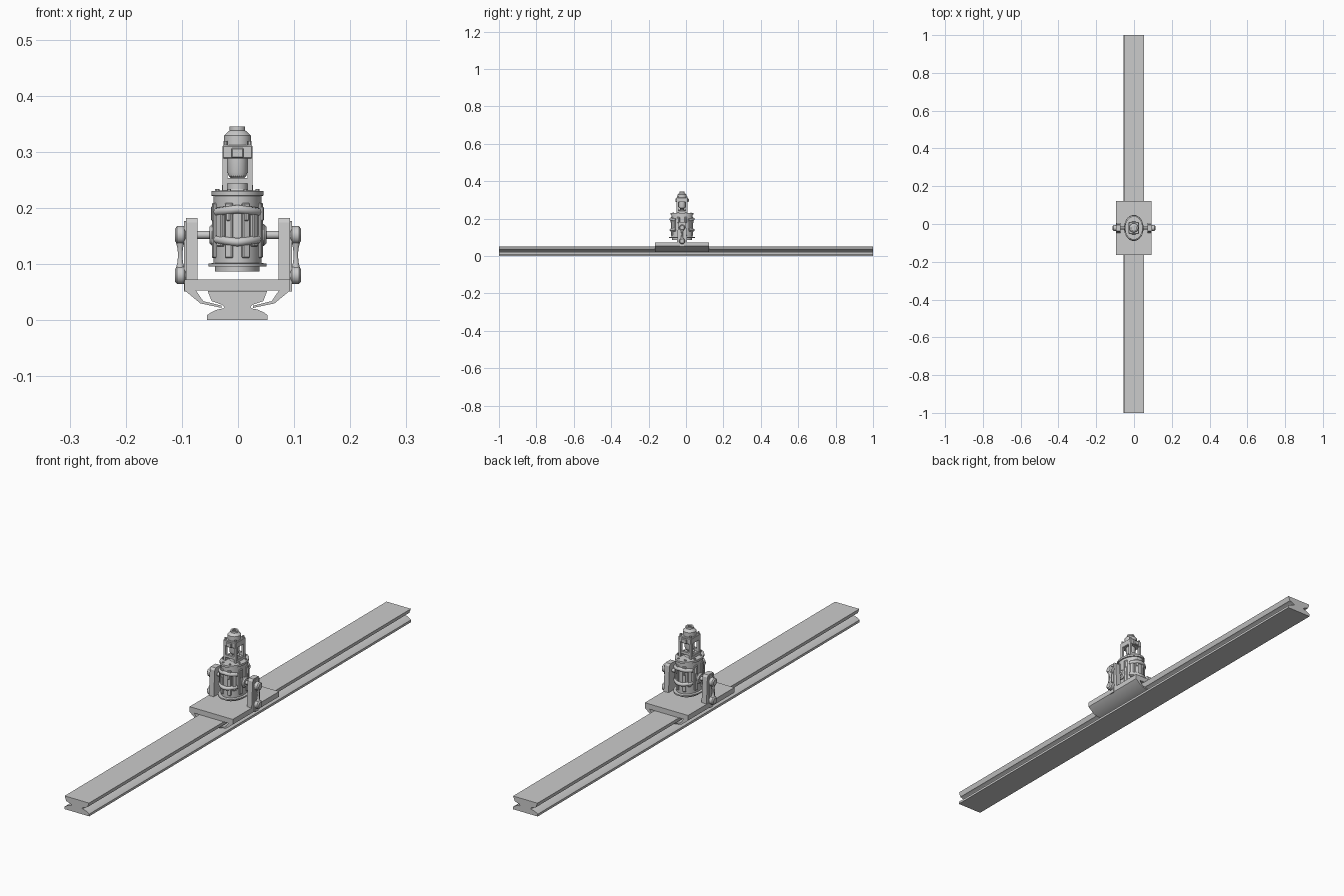
import bpy, bmesh, math
from mathutils import Matrix, Vector

if "Cube" in bpy.data.objects:
    bpy.data.objects.remove(bpy.data.objects["Cube"])

CX, CY = -0.001, -0.021      # axis of the turret on the carriage
OVAL = 1.33                  # body is longer along the rail


def finish(name, bm):
    bmesh.ops.recalc_face_normals(bm, faces=bm.faces)
    me = bpy.data.meshes.new(name)
    bm.to_mesh(me)
    bm.free()
    ob = bpy.data.objects.new(name, me)
    bpy.context.collection.objects.link(ob)
    return ob


def prism(name, pts, place, a, b):
    """Extrude a 2D outline; place(u, v, t) gives the 3D point."""
    bm = bmesh.new()
    lo = [bm.verts.new(place(u, v, a)) for u, v in pts]
    hi = [bm.verts.new(place(u, v, b)) for u, v in pts]
    bm.faces.new(lo)
    bm.faces.new(hi)
    for i in range(len(pts)):
        j = (i + 1) % len(pts)
        bm.faces.new((lo[i], lo[j], hi[j], hi[i]))
    return finish(name, bm)


def lathe(name, prof, place, seg=24, sy=1.0):
    """Revolve (radius, height) pairs with closed ends."""
    bm = bmesh.new()
    rings = []
    for r, h in prof:
        rings.append([bm.verts.new(place(r * math.cos(2 * math.pi * (i + .5) / seg),
                                         r * sy * math.sin(2 * math.pi * (i + .5) / seg), h))
                      for i in range(seg)])
    for p, q in zip(rings, rings[1:]):
        for i in range(seg):
            j = (i + 1) % seg
            bm.faces.new((p[i], p[j], q[j], q[i]))
    bm.faces.new(rings[0])
    bm.faces.new(rings[-1])
    return finish(name, bm)


def box(name, c, size, rz=0.0, bevel=0.0):
    bm = bmesh.new()
    bmesh.ops.create_cube(bm, size=1)
    bmesh.ops.scale(bm, vec=size, verts=bm.verts)
    if bevel:
        bmesh.ops.bevel(bm, geom=bm.edges[:], offset=bevel, segments=1, affect='EDGES')
    bmesh.ops.transform(bm, matrix=Matrix.Translation(Vector(c)) @ Matrix.Rotation(rz, 4, 'Z'), verts=bm.verts)
    return finish(name, bm)


def both(half):
    return half + [(-x, z) for x, z in reversed(half)]


along_y = lambda u, v, t: (CX + u, t, v)
upright = lambda u, v, t: (CX + u, CY + v, t)

# rail with a waisted section
prism("rail", both([(.054, 0), (.054, .009), (.047, .014), (.036, .019), (.025, .021),
                    (.023, .0235), (.027, .0275), (.046, .034), (.053, .052)]), along_y, -1, 1)

# carriage plate with hooks that grip the rail
prism("carriage", both([(.094, .073), (.094, .053), (.066, .030), (.028, .022),
                        (.028, .026), (.061, .034), (.074, .053)]), along_y, -.165, .123)

# side brackets, pivots and links
for s, side in ((-1, "left"), (1, "right")):
    across = lambda u, v, t: (s * t, CY + u, v)
    prism(side + "_bracket", [(-.027, .072), (.027, .072), (.021, .174), (.015, .182),
                              (-.015, .182), (-.021, .174)], across, .072, .093)
    for z, part in ((.152, "_upper_knob"), (.080, "_lower_knob")):
        lathe(side + part, [(.009, .091), (.016, .096), (.016, .1085), (.011, .1125)],
              lambda u, v, t: (s * t, CY + u, z + v), 16)
    lathe(side + "_axle", [(.007, .035), (.007, .095)],
          lambda u, v, t: (s * t, CY + u, .152 + v), 16)
    lathe(side + "_body_boss", [(.020, .036), (.020, .046), (.015, .051)],
          lambda u, v, t: (s * t, CY + u, .152 + v), 16)
    lathe(side + "_link", [(.008, .092), (.005, .104), (.004, .116), (.005, .128), (.008, .140)],
          lambda u, v, t: (s * .103 + u, CY + v, t), 12)
    box(side + "_link_plate", (s * .094, CY, .114), (.004, .022, .126))

# oval body with flanges
lathe("body", [(.040, .087), (.040, .096), (.052, .096), (.052, .101), (.043, .102), (.043, .221),
               (.047, .222), (.047, .230), (.030, .231)], upright, 24, OVAL)

# armour panels around the body
for k, deg in enumerate((20, 48, 70, 110, 132, 160, 200, 228, 250, 290, 312, 340)):
    a = math.radians(deg)
    x, y = .0425 * math.cos(a), .0425 * OVAL * math.sin(a)
    n = math.atan2(y / OVAL ** 2, x)
    wide = k % 3 != 1
    zc, h = (.160, .098) if wide else (.166, .070)
    box("body_panel", (CX + x, CY + y, zc), (.009 if wide else .013, .015, h), n, .002)
    if wide:
        box("panel_lug", (CX + x * 1.03, CY + y * 1.03, .190), (.011, .009, .026), n, .002)

# rounded hoses strapped across front and back
for base in (-90, 90):
    for z in (.198, .139):
        cu = bpy.data.curves.new("body_hose", 'CURVE')
        cu.dimensions = '3D'
        cu.bevel_depth = .0075
        cu.bevel_resolution = 2
        cu.use_fill_caps = True
        sp = cu.splines.new('POLY')
        sp.points.add(12)
        for i in range(13):
            a = math.radians(base - 54 + 9 * i)
            sp.points[i].co = (CX + .045 * math.cos(a), CY + .045 * OVAL * math.sin(a),
                               z - .005 * abs(i - 6) / 6 * (1 if z > .15 else -1), 1)
        bpy.context.collection.objects.link(bpy.data.objects.new("body_hose", cu))

# bolts around the top flange
for i in range(8):
    a = math.tau * (i + .5) / 8
    x, y = .039 * math.cos(a), .039 * OVAL * math.sin(a)
    lathe("flange_bolt", [(.004, .228), (.004, .234)],
          lambda u, v, t: (CX + x + u, CY + y + v, t), 8)

# neck, open frame and inner drum
lathe("neck", [(.022, .228), (.018, .234), (.018, .250)], upright)
lathe("drum", [(.010, .252), (.016, .257), (.018, .264), (.018, .290)], upright)
lathe("drum_stem", [(.010, .248), (.010, .256)], upright, 16)
for sx in (-1, 1):
    for sy in (-1, 1):
        box("frame_post", (CX + sx * .0225, CY + sy * .024, .262), (.009, .011, .064))
    box("frame_foot", (CX + sx * .0225, CY, .236), (.010, .056, .014), 0, .002)
for sy in (-1, 1):
    box("frame_crossbar", (CX, CY + sy * .024, .2485), (.050, .009, .010))
    box("frame_side_lug", (CX, CY + sy * .031, .298), (.022, .010, .018), 0, .002)
box("frame_head", (CX, CY, .300), (.054, .062, .024), 0, .002)
for sx in (-1, 1):
    for sy in (-1, 1):
        lathe("head_bolt", [(.004, .310), (.004, .319)],
              lambda u, v, t: (CX + sx * .0215 + u, CY + sy * .024 + v, t), 8)

# motor cap on top
lathe("top_cap", [(.024, .310), (.024, .329), (.016, .337), (.014, .338), (.014, .345), (.007, .345),
                  (.007, .341)], upright)

# smooth shading with sharp edges
bpy.ops.object.select_all(action='DESELECT')
for ob in bpy.context.scene.objects:
    if ob.type == 'MESH':
        ob.select_set(True)
        bpy.context.view_layer.objects.active = ob
bpy.ops.object.shade_smooth_by_angle(angle=math.radians(32))
